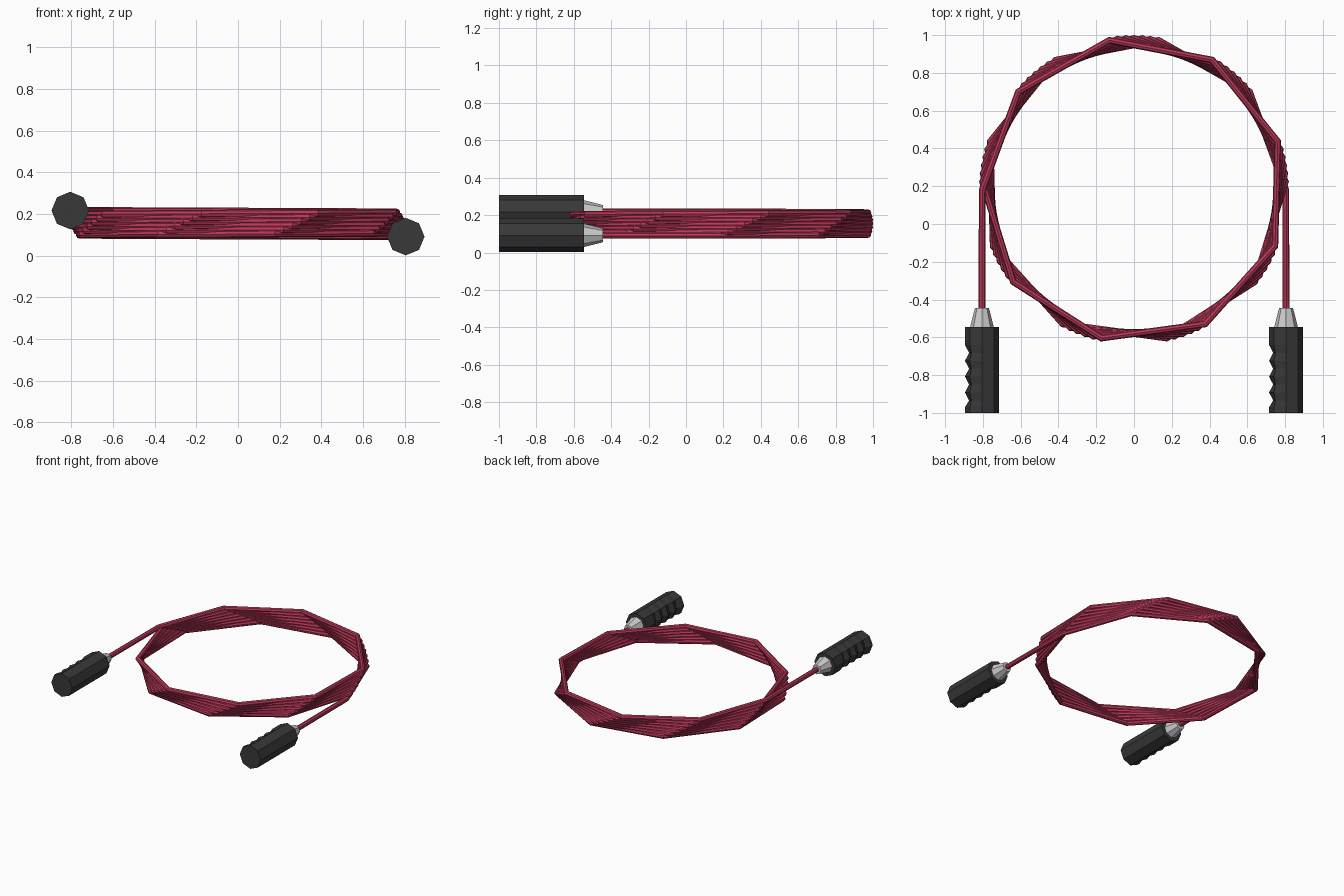
import bpy, bmesh
from math import sin, cos, pi, radians

if "Cube" in bpy.data.objects:
    bpy.data.objects.remove(bpy.data.objects["Cube"])


def material(name, rgb):
    m = bpy.data.materials.new(name)
    m.diffuse_color = (*rgb, 1)
    m.use_nodes = True
    m.node_tree.nodes["Principled BSDF"].inputs["Base Color"].default_value = m.diffuse_color
    return m


RED = material("rope_red", (0.50, 0.04, 0.10))
BLACK = material("grip_black", (0.04, 0.04, 0.04))
METAL = material("collar_metal", (0.55, 0.55, 0.55))

SIDE_X, CENTRE_Y, RADIUS = 0.805, 0.18, 0.803
Z_LEFT, Z_RIGHT = 0.217, 0.092
LOOPS, SEGMENTS = 6.5, 58


def lofted(name, rings, mat):
    """Skin a list of equal-length point rings and cap both ends."""
    bm = bmesh.new()
    rows = [[bm.verts.new(p) for p in ring] for ring in rings]
    n = len(rows[0])
    for a, b in zip(rows, rows[1:]):
        for i in range(n):
            j = (i + 1) % n
            bm.faces.new((a[i], a[j], b[j], b[i]))
    bm.faces.new(rows[0])
    bm.faces.new(rows[-1])
    bmesh.ops.recalc_face_normals(bm, faces=bm.faces)
    me = bpy.data.meshes.new(name)
    bm.to_mesh(me)
    bm.free()
    me.materials.append(mat)
    ob = bpy.data.objects.new(name, me)
    bpy.context.collection.objects.link(ob)
    return ob


def octagon(x, y, z, r, notch=0.0):
    """Eight-sided ring around the y axis; notch pulls in the -x side."""
    pts = []
    for i in range(8):
        a = i * pi / 4
        inset = {4: notch, 3: notch * 0.5, 5: notch * 0.5}.get(i, 0)
        pts.append((x + (r - inset) * cos(a), y, z + (r - inset) * sin(a)))
    return pts


# Coiled rope: straight lead, faceted descending coil, straight lead
points = [(-SIDE_X, -0.50, Z_LEFT)]
for k in range(SEGMENTS + 1):
    t = k / SEGMENTS
    a = pi - t * LOOPS * 2 * pi
    points.append((RADIUS * cos(a), CENTRE_Y + RADIUS * sin(a),
                   Z_LEFT + (Z_RIGHT - Z_LEFT) * t))
points.append((SIDE_X, -0.50, Z_RIGHT))

curve = bpy.data.curves.new("rope", 'CURVE')
curve.dimensions = '3D'
curve.bevel_depth = 0.0185
curve.bevel_resolution = 2
curve.use_fill_caps = True
spline = curve.splines.new('POLY')
spline.points.add(len(points) - 1)
for p, co in zip(spline.points, points):
    p.co = (*co, 1)
spline.use_smooth = False
curve.materials.append(RED)
rope = bpy.data.objects.new("rope", curve)
bpy.context.collection.objects.link(rope)
bpy.context.view_layer.objects.active = rope
rope.select_set(True)
bpy.ops.object.convert(target='MESH')

# Handles with finger notches, and tapered collars
for side, x, z in (("left", -SIDE_X, Z_LEFT), ("right", SIDE_X, Z_RIGHT)):
    rings = [octagon(x, -0.545, z, 0.09)]
    for k in range(9):
        rings.append(octagon(x, -0.64 - 0.042 * k, z, 0.09, 0.022 * (k % 2)))
    rings[-1] = octagon(x, -0.97, z, 0.09)
    rings.append(octagon(x, -1.0, z, 0.09))
    lofted(side + "_handle", rings, BLACK)
    lofted(side + "_collar", [octagon(x, -0.55, z, 0.064),
                              octagon(x, -0.445, z, 0.037)], METAL)
